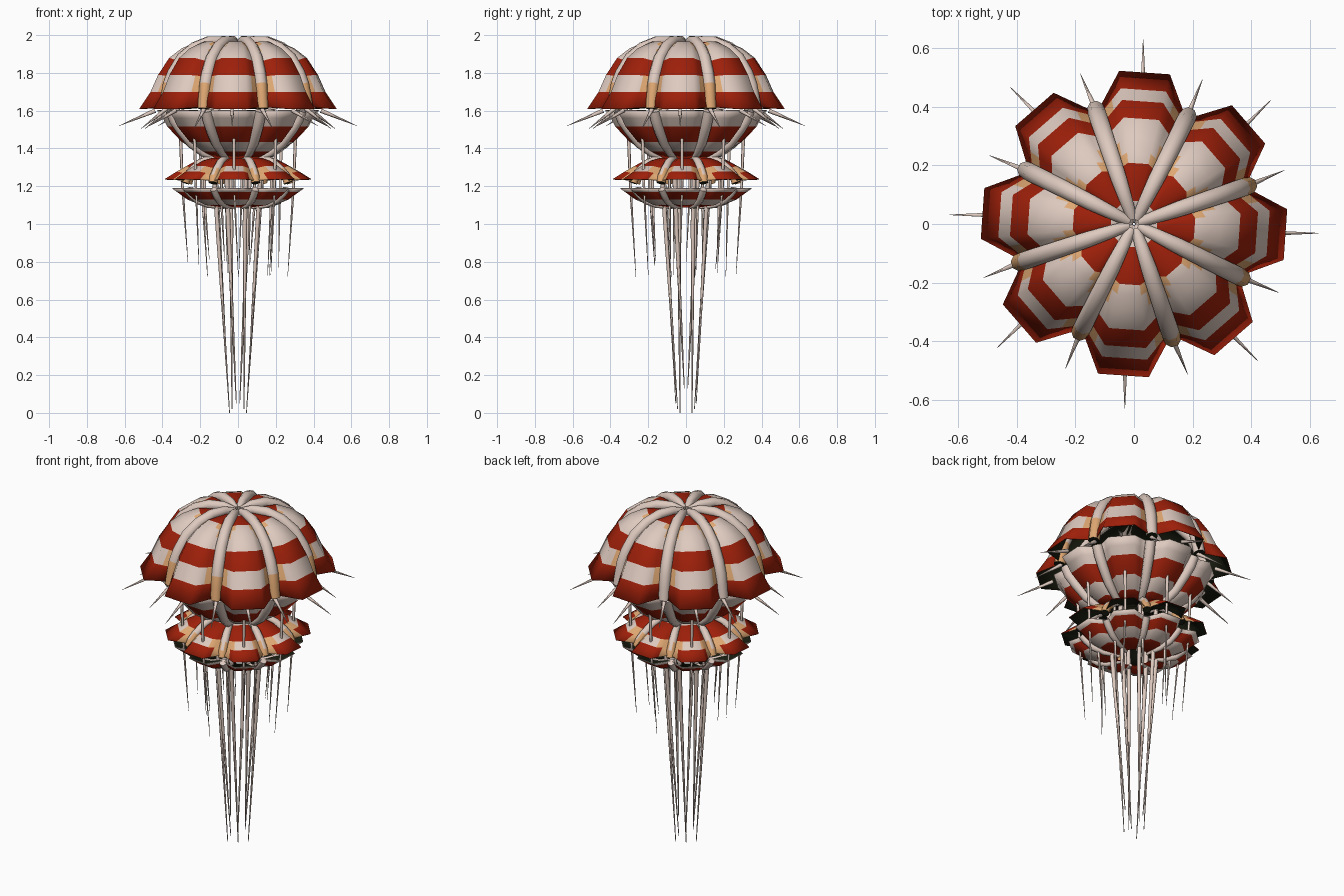
import bpy, bmesh, math, random
from mathutils import Vector

if "Cube" in bpy.data.objects:
    bpy.data.objects.remove(bpy.data.objects["Cube"])

random.seed(4)
TURN = math.radians(-4)      # slight twist of the whole body
STEP = math.radians(45)      # eight petals
W, R, T, D = 0, 1, 2, 3


def material(name, rgb):
    m = bpy.data.materials.new(name)
    m.diffuse_color = (*rgb, 1)
    m.use_nodes = True
    m.node_tree.nodes["Principled BSDF"].inputs["Base Color"].default_value = m.diffuse_color
    return m


MATS = [material("pale cream", (0.73, 0.59, 0.52)),
        material("brick red", (0.34, 0.014, 0.003)),
        material("warm tan", (0.74, 0.39, 0.17)),
        material("dark lining", (0.010, 0.012, 0.005))]


def finish(bm, name, smooth=62):
    me = bpy.data.meshes.new(name)
    bm.to_mesh(me)
    bm.free()
    for m in MATS:
        me.materials.append(m)
    for p in me.polygons:
        p.use_smooth = True
    me.set_sharp_from_angle(angle=math.radians(smooth))
    ob = bpy.data.objects.new(name, me)
    bpy.context.collection.objects.link(ob)
    return ob


def polar(r, a, z):
    return Vector((r * math.cos(a), r * math.sin(a), z))


def petals(name, crest, valley, stripes, tan={}):
    """Scalloped shell: crest profile mid-petal, valley profile at the ribs.
    tan maps a row to the columns (0 crest, 2-3 beside rib) coloured tan."""
    bm = bmesh.new()
    half = math.radians(9.5)
    rows = []
    for (rc, zc), (rv, zv) in zip(crest, valley):
        row = []
        for k in range(8):
            a = TURN + k * STEP
            left, right = polar(rc, a - half, zc), polar(rc, a + half, zc)
            low = polar(rv, a + STEP / 2, zv)
            nxt = polar(rc, a + STEP - half, zc)
            row += [bm.verts.new(p) for p in
                    (left, right, right.lerp(low, .4), low, nxt.lerp(low, .4))]
        rows.append(row)
    for i in range(len(rows) - 1):
        for j in range(40):
            n = (j + 1) % 40
            f = bm.faces.new((rows[i][j], rows[i + 1][j], rows[i + 1][n], rows[i][n]))
            f.material_index = T if j % 5 in tan.get(i, ()) else stripes[i]
    ob = finish(bm, name)
    s = ob.modifiers.new("lining", 'SOLIDIFY')
    s.thickness = 0.004
    s.offset = -1
    s.material_offset = 3
    return ob


def tube(bm, path, radii, sides=8, tan=lambda c: False, end=W):
    """Tapered tube along a path of points."""
    mid = path[len(path) // 2]
    az = Vector((-mid.y, mid.x, 0)).normalized()
    rings = []
    for i, p in enumerate(path):
        t = (path[min(i + 1, len(path) - 1)] - path[max(i - 1, 0)]).normalized()
        n = (az - t * az.dot(t)).normalized()
        b = t.cross(n)
        rings.append([bm.verts.new(p + radii[i] * (n * math.cos(q) + b * math.sin(q)))
                      for q in (2 * math.pi * (s + .5) / sides for s in range(sides))])
    for r0, r1 in zip(rings, rings[1:]):
        for s in range(sides):
            n = (s + 1) % sides
            f = bm.faces.new((r0[s], r0[n], r1[n], r1[s]))
            if tan(f.calc_center_median()):
                f.material_index = T
    bm.faces.new(rings[0][::-1])
    bm.faces.new(rings[-1]).material_index = end


def ribs(name, prof, radii, tan=lambda c: False, end=W):
    bm = bmesh.new()
    for k in range(8):
        a = TURN + (k + 0.5) * STEP
        tube(bm, [polar(r, a, z) for r, z in prof], radii, 8, tan, end)
    bmesh.ops.recalc_face_normals(bm, faces=bm.faces)
    finish(bm, name)


# Upper canopy
petals("upper_canopy",
       [(.004, 1.945), (.08, 1.96), (.21, 1.965), (.245, 1.953), (.30, 1.93), (.365, 1.88),
        (.425, 1.79), (.465, 1.70), (.525, 1.61)],
       [(.004, 1.94), (.08, 1.95), (.19, 1.938), (.225, 1.922), (.26, 1.90), (.31, 1.855),
        (.355, 1.78), (.385, 1.70), (.40, 1.62)],
       [W, R, W, W, W, R, W, R], {2: (1, 2, 3, 4), 3: (2, 3), 6: (2, 3)})
ribs("upper_canopy_ribs",
     [(.02, 1.955), (.08, 1.972), (.16, 1.967), (.24, 1.935), (.31, 1.88),
      (.36, 1.80), (.385, 1.74), (.398, 1.68), (.41, 1.61)],
     [.018, .024, .029, .031, .032, .033, .033, .032, .032],
     lambda c: c.z < 1.75 and (c.y < .15 or c.x > .3), D)

# Bowl under the canopy
petals("upper_bowl",
       [(.43, 1.60), (.40, 1.56), (.375, 1.515), (.30, 1.435), (.22, 1.385), (.14, 1.35)],
       [(.36, 1.60), (.335, 1.56), (.305, 1.515), (.245, 1.435), (.18, 1.385), (.12, 1.35)],
       [W, W, R, W, R])
ribs("upper_bowl_ribs",
     [(.375, 1.60), (.355, 1.55), (.32, 1.50), (.26, 1.425), (.195, 1.375), (.13, 1.345)],
     [.029, .029, .028, .025, .02, .013])

# Lower skirt
petals("lower_skirt",
       [(.10, 1.35), (.16, 1.35), (.22, 1.335), (.275, 1.307), (.325, 1.278), (.39, 1.238)],
       [(.10, 1.345), (.145, 1.34), (.19, 1.32), (.23, 1.29), (.265, 1.26), (.295, 1.232)],
       [W, R, R, W, R], {3: (1, 2, 3, 4), 4: (2, 3)})
ribs("lower_skirt_ribs",
     [(.10, 1.345), (.16, 1.348), (.21, 1.325), (.255, 1.285), (.285, 1.25), (.297, 1.218)],
     [.01, .017, .021, .023, .024, .024], lambda c: c.z < 1.28, D)

# Lower bowl
petals("lower_bowl",
       [(.35, 1.188), (.325, 1.17), (.27, 1.13), (.20, 1.10), (.09, 1.088)],
       [(.275, 1.188), (.26, 1.17), (.22, 1.13), (.16, 1.105), (.08, 1.09)],
       [W, R, W, R])
ribs("lower_bowl_ribs",
     [(.285, 1.185), (.265, 1.16), (.225, 1.122), (.165, 1.098), (.08, 1.088)],
     [.02, .02, .018, .015, .009])

# Rim spikes
bm = bmesh.new()
for k in range(16):
    a = TURN + k * STEP / 2
    e = a + .02
    if k % 2:
        pts = [polar(.40, a, 1.61), polar(.545, e, 1.505)]
    else:
        pts = [polar(.44, a, 1.60), polar(.63, e, 1.52)]
    tube(bm, pts, [.012, .001], 6)
bmesh.ops.recalc_face_normals(bm, faces=bm.faces)
finish(bm, "rim_spikes")

# Short outer and inner tentacles
bm = bmesh.new()
for k in range(16):
    a = TURN + k * STEP / 2
    e = a + random.uniform(-.1, .1)
    z = random.uniform(.71, .82)
    if k % 2:
        pts = [polar(.20, a, 1.34), polar(.195, a, 1.1), polar(.175, e, z)]
    else:
        pts = [polar(.305, a, 1.46), polar(.295, a, 1.2), polar(.265, e, z)]
    tube(bm, pts, [.009, .007, .001], 6)
bmesh.ops.recalc_face_normals(bm, faces=bm.faces)
finish(bm, "short_tentacles")

# Long central tentacles
bm = bmesh.new()
for k in range(8):
    a = TURN + (k + .5) * STEP
    z = (0.0, .05, .02, .13)[k % 4]
    pts = [polar(.14, a, 1.36), polar(.115, a, 1.0), polar(.055, a + .3, z)]
    tube(bm, pts, [.013, .012, .002], 6)
bmesh.ops.recalc_face_normals(bm, faces=bm.faces)
finish(bm, "long_tentacles")
